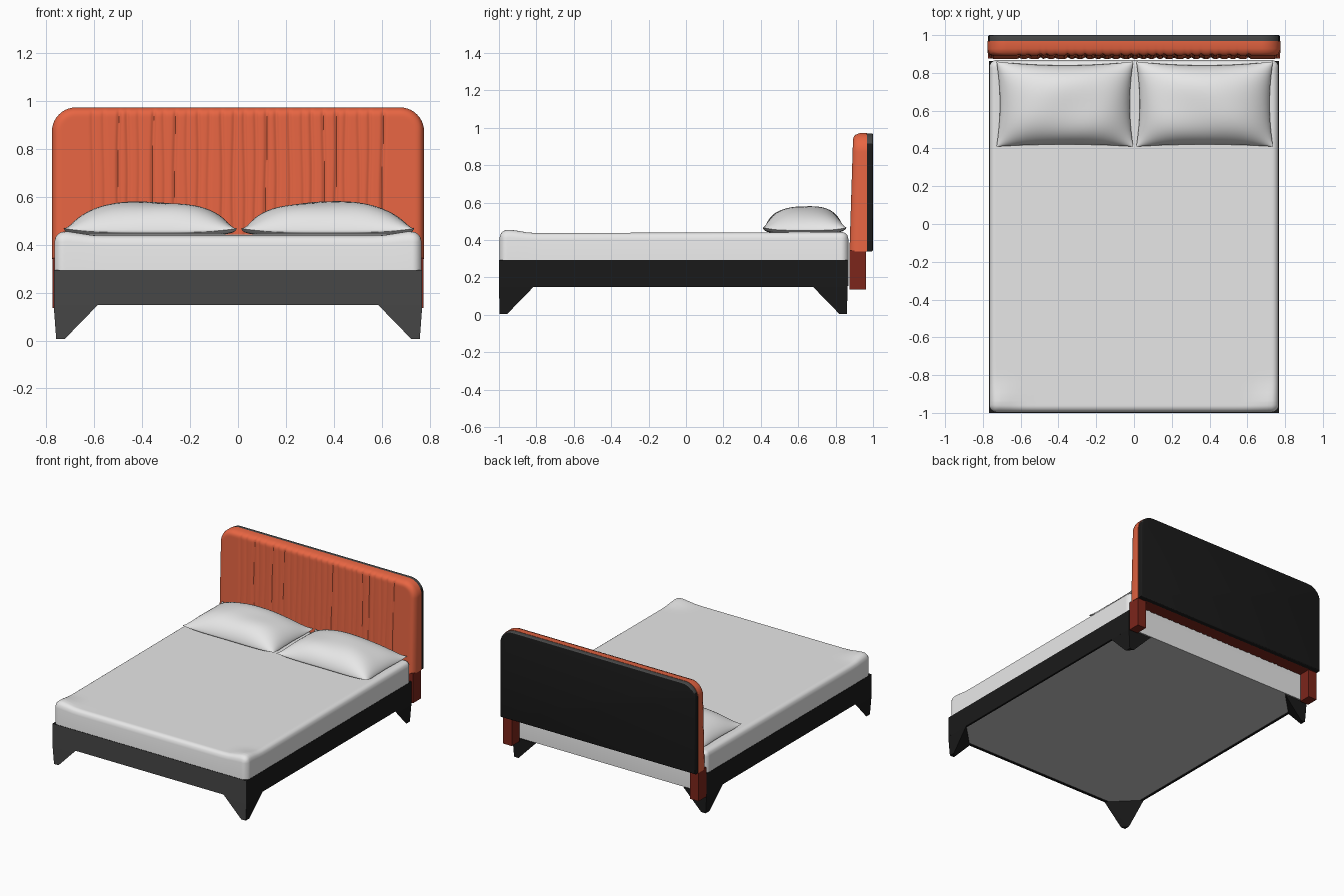
import bpy, bmesh, math, random

if "Cube" in bpy.data.objects:
    bpy.data.objects.remove(bpy.data.objects["Cube"])
random.seed(4)


def material(name, r, g, b):
    m = bpy.data.materials.new(name)
    m.diffuse_color = (r, g, b, 1)
    m.use_nodes = True
    m.node_tree.nodes["Principled BSDF"].inputs["Base Color"].default_value = m.diffuse_color
    return m


ORANGE = material("orange fabric", 0.80, 0.13, 0.055)
RED = material("dark red fabric", 0.20, 0.019, 0.011)
GREY = material("charcoal", 0.063, 0.063, 0.063)
BLACK = material("near black", 0.010, 0.010, 0.010)
SHEET = material("sheet grey", 0.80, 0.80, 0.80)
WHITE = material("linen white", 0.88, 0.88, 0.88)
UNDER = material("underside grey", 0.55, 0.55, 0.55)


def finish(name, bm, mats, rule=None, smooth=None):
    """Turn a bmesh into an object; rule(normal) picks the material slot."""
    bmesh.ops.recalc_face_normals(bm, faces=bm.faces)
    bm.normal_update()
    if rule:
        for f in bm.faces:
            f.material_index = rule(f.normal)
    me = bpy.data.meshes.new(name)
    bm.to_mesh(me)
    bm.free()
    for m in mats:
        me.materials.append(m)
    ob = bpy.data.objects.new(name, me)
    bpy.context.collection.objects.link(ob)
    if smooth:
        bpy.ops.object.select_all(action='DESELECT')
        ob.select_set(True)
        bpy.context.view_layer.objects.active = ob
        bpy.ops.object.shade_smooth_by_angle(angle=math.radians(smooth))
    return ob


def box(name, lo, hi, mats, rule=None):
    bm = bmesh.new()
    bmesh.ops.create_cube(bm, size=1)
    for v in bm.verts:
        v.co = [(a + b) / 2 + c * (b - a) for a, b, c in zip(lo, hi, v.co)]
    return finish(name, bm, mats, rule)


def axis(lo, hi, r, n, k=10):
    """Samples from lo to hi, denser within r of both ends."""
    return ([lo + r * i / k for i in range(k)]
            + [lo + r + (hi - lo - 2 * r) * i / n for i in range(n)]
            + [hi - r + r * i / k for i in range(k + 1)])


def round_corner(p, q, lo, hi, r):
    """Map a rectangle point to a rounded rectangle; also give edge distance."""
    a = max(lo[0] + r - p, p - hi[0] + r, 0) / r
    b = max(lo[1] + r - q, q - hi[1] + r, 0) / r
    a2, b2 = a * math.sqrt(1 - b * b / 2), b * math.sqrt(1 - a * a / 2)
    sp = 1 if p > (lo[0] + hi[0]) / 2 else -1
    sq = 1 if q > (lo[1] + hi[1]) / 2 else -1
    return p + sp * r * (a2 - a), q + sq * r * (b2 - b), r * (1 - math.hypot(a2, b2))


def cushion(name, ps, qs, lo, hi, r, place, base, mats, rule, smooth):
    """Padded slab: height field over a rounded rectangle, with sides and a back."""
    bm = bmesh.new()
    grid = [[bm.verts.new(place(*round_corner(p, q, lo, hi, r))) for q in qs] for p in ps]
    for i in range(len(ps) - 1):
        for j in range(len(qs) - 1):
            bm.faces.new((grid[i][j], grid[i + 1][j], grid[i + 1][j + 1], grid[i][j + 1]))
    rim = [e for e in bm.edges if e.is_boundary]
    ext = bmesh.ops.extrude_edge_only(bm, edges=rim)["geom"]
    for v in ext:
        if isinstance(v, bmesh.types.BMVert):
            v.co = base(v.co)
    bmesh.ops.edgeloop_fill(bm, edges=[e for e in bm.edges if e.is_boundary])
    return finish(name, bm, mats, rule, smooth)


def roundover(d, r):
    t = 1 - min(max(d / r, 0), 1)
    return r * (1 - math.sqrt(1 - t * t))


# Headboard cushion with irregular vertical pleats
pleats = [(-0.6 + 0.048 * i + random.uniform(-0.008, 0.008),
           random.uniform(0.004, 0.009), random.uniform(0, 6)) for i in range(26)]


def headboard_point(x, z, d):
    h = 0.074 + 0.02 * (0.972 - z) / 0.632 - roundover(d, 0.035)
    fade = min(1, max(d, 0) / 0.03)
    for c, depth, ph in pleats:
        u = (x - c - 0.003 * math.sin(9 * z + ph)) / 0.008
        if abs(u) < 3:
            h -= fade * depth * math.exp(-u * u)
    return (x, 0.968 - h, z)


cushion("headboard_cushion", axis(-0.776, 0.776, 0.1, 270),
        [0.34 + 0.532 * i / 24 for i in range(24)] + [0.872 + 0.01 * i for i in range(11)],
        (-0.776, -1), (0.776, 0.972), 0.1, headboard_point,
        lambda co: (co.x, 0.968, co.z), [ORANGE, RED],
        lambda n: 1 if n.z < -0.7 else 0, 50)

# Headboard back panel: rounded top corners, softened rear edge
bm = bmesh.new()
outline = [(-0.773, 0.34), (0.773, 0.34)]
for cx, start in ((0.673, 0), (-0.673, 90)):
    for i in range(11):
        a = math.radians(start + 9 * i)
        outline.append((cx + 0.1 * math.cos(a), 0.87 + 0.1 * math.sin(a)))
face = bm.faces.new([bm.verts.new((x, 0.965, z)) for x, z in outline])
ext = bmesh.ops.extrude_face_region(bm, geom=[face])["geom"]
for g in ext:
    if isinstance(g, bmesh.types.BMVert):
        g.co.y = 1.0
rear = [e for e in bm.edges if all(v.co.y > 0.99 for v in e.verts)]
bmesh.ops.bevel(bm, geom=rear, offset=0.008, segments=3, profile=0.5, affect='EDGES')
finish("headboard_back", bm, [BLACK, GREY], lambda n: 1 if n.z > 0.5 else 0, 40)

# Headboard posts
for s, side in ((1, "right"), (-1, "left")):
    x0, x1 = sorted((s * 0.705, s * 0.773))
    box("headboard_post_" + side, (x0, 0.875, 0.135), (x1, 0.962, 0.345), [RED])


# Mattress, running down inside the frame, with raised front corners
def mattress_point(x, y, d):
    z = 0.437 + 0.006 * (y + 1) / 1.9 - roundover(d, 0.035)
    z += 0.018 * math.exp(-((abs(x) - 0.71) ** 2 + (y + 0.94) ** 2) / 0.005)
    return (x, y, z)


cushion("mattress", axis(-0.766, 0.766, 0.06, 30), axis(-0.997, 0.868, 0.06, 40),
        (-0.766, -0.997), (0.766, 0.868), 0.04, mattress_point,
        lambda co: (co.x, co.y, 0.155), [SHEET, WHITE, UNDER],
        lambda n: 0 if n.z > 0.8 else 2 if n.z < -0.5 else 1, 50)


# Frame: front rail and two side rails, front faces lighter
def front_rule(n):
    return 1 if n.y < -0.8 else 0


box("front_rail", (-0.768, -1, 0.148), (0.768, -0.985, 0.294), [BLACK, GREY], front_rule)
for s, side in ((1, "right"), (-1, "left")):
    x0, x1 = sorted((s * 0.755, s * 0.768))
    box("side_rail_" + side, (x0, -0.999, 0.148), (x1, 0.864, 0.294), [BLACK, GREY], front_rule)

# Legs: tapered corner wedges, (height, arm length, inward offset)
rings = ((0.15, 0.185, 0), (0.125, 0.155, 0.001), (0.03, 0.065, 0.008), (0.006, 0.045, 0.01))
for sx, side in ((1, "right"), (-1, "left")):
    for cy, sy, end in ((-1, -1, "front"), (0.864, 1, "back")):
        bm = bmesh.new()
        for z, arm, off in rings:
            for dx, dy in ((off, off), (arm, off), (off, arm)):
                bm.verts.new((sx * (0.768 - dx), cy - sy * dy * (0.4 if dy == off else 1), z))
        bmesh.ops.convex_hull(bm, input=bm.verts)
        loose = [v for v in bm.verts if not v.link_faces]
        bmesh.ops.delete(bm, geom=loose, context='VERTS')
        finish(f"{end}_leg_{side}", bm, [BLACK, GREY], front_rule)


# Pillows: puffed sheets with pinched sides and pointed corners
def pillow(name, cx, flip):
    bm = bmesh.new()
    n, m = 36, 28
    for s in (1, -1):
        g = []
        for i in range(n + 1):
            u = math.sin(math.pi / 2 * (2 * i / n - 1))
            row = []
            for j in range(m + 1):
                v = math.sin(math.pi / 2 * (2 * j / m - 1))
                x = 0.362 * u * (1 - 0.05 * (1 - v * v) * u * u)
                y = 0.635 + 0.225 * v * (1 - (0.09 if v > 0 else 0.05) * (1 - u * u) * v * v)
                puff = ((1 - abs(u) ** 2.6) * (1 - abs(v) ** 3)) ** 0.65
                puff *= 1 + 0.03 * math.sin(5 * u + 3 * v + cx)
                z = 0.452 + (0.126 * puff if s > 0 else -0.022 * puff)
                z += 0.016 * (u * v) ** 4
                row.append(bm.verts.new((cx + flip * x, y, z)))
            g.append(row)
        for i in range(n):
            for j in range(m):
                bm.faces.new((g[i][j], g[i + 1][j], g[i + 1][j + 1], g[i][j + 1]))
    bmesh.ops.remove_doubles(bm, verts=bm.verts, dist=0.0002)
    finish(name, bm, [WHITE], None, 60)


pillow("pillow_left", -0.366, -1)
pillow("pillow_right", 0.374, 1)
